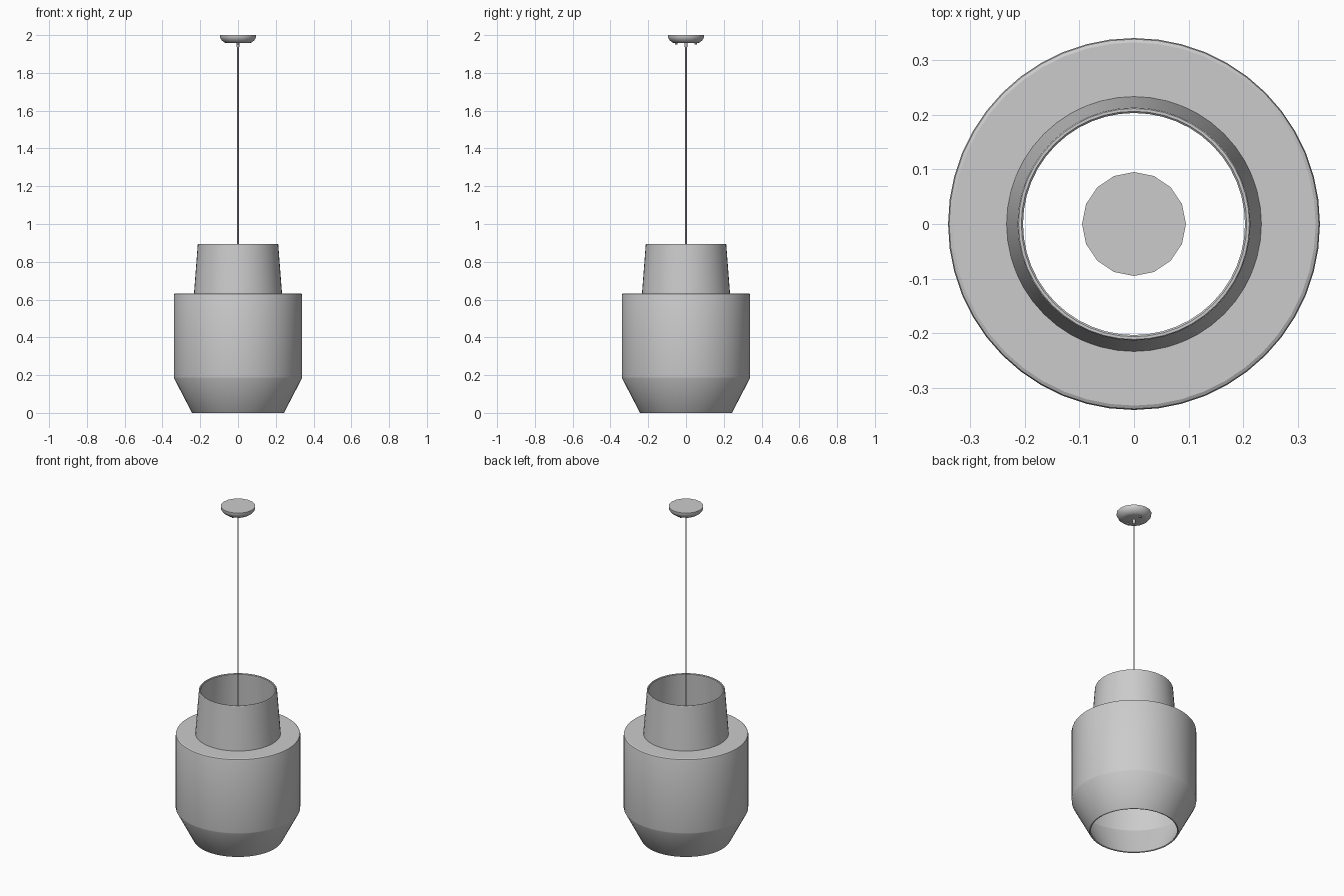
import bpy, math

if "Cube" in bpy.data.objects:
    bpy.data.objects.remove(bpy.data.objects["Cube"])


def lathe(name, profile, sides, closed=False, loc=(0, 0, 0), angle=30):
    """Revolve an (r, z) profile about z; r = 0 becomes a pole."""
    verts, rings, faces = [], [], []
    for r, z in profile:
        start = len(verts)
        n = 1 if r == 0 else sides
        for i in range(n):
            a = 2 * math.pi * i / sides
            verts.append((r * math.cos(a), r * math.sin(a), z))
        rings.append([start + i % n for i in range(sides)])
    pairs = list(zip(rings, rings[1:]))
    if closed:
        pairs.append((rings[-1], rings[0]))
    for a, b in pairs:
        for i in range(sides):
            j = (i + 1) % sides
            faces.append(list(dict.fromkeys((a[i], a[j], b[j], b[i]))))
    mesh = bpy.data.meshes.new(name)
    mesh.from_pydata(verts, [], faces)
    mesh.update()
    ob = bpy.data.objects.new(name, mesh)
    bpy.context.collection.objects.link(ob)
    ob.location = loc
    bpy.ops.object.select_all(action='DESELECT')
    ob.select_set(True)
    bpy.context.view_layer.objects.active = ob
    bpy.ops.object.shade_smooth_by_angle(angle=math.radians(angle))
    return ob


# Hollow shade: tapered foot, cylinder body, flat shoulder, conical neck
lathe("shade", [
    (0.235, 0.002), (0.238, 0), (0.242, 0), (0.245, 0.003),
    (0.339, 0.184), (0.340, 0.190),
    (0.340, 0.624), (0.338, 0.630), (0.332, 0.633),
    (0.233, 0.633),
    (0.213, 0.892), (0.211, 0.895), (0.206, 0.895), (0.203, 0.892),
    (0.222, 0.623),
    (0.330, 0.623), (0.330, 0.192),
], 48, closed=True, angle=25)

# Ceiling canopy with rounded underside
lathe("canopy", [
    (0, 1.957), (0.060, 1.957), (0.072, 1.961), (0.084, 1.970),
    (0.092, 1.981), (0.095, 1.990), (0.095, 2.0), (0, 2.0),
], 16, angle=40)

# Cord grip and two fixing screws under the canopy
lathe("cord_grip", [(0, 1.935), (0.006, 1.935), (0.009, 1.942),
                    (0.009, 1.960), (0, 1.960)], 12)
for side in (-1, 1):
    lathe("canopy_screw", [(0, -0.007), (0.005, -0.007), (0.007, -0.004),
                           (0.007, 0.004), (0, 0.004)],
          10, loc=(0, side * 0.052, 1.956))

# Cord down into the shade
lathe("cord", [(0, 0.56), (0.004, 0.56), (0.004, 1.945), (0, 1.945)], 8, angle=60)

# Lamp holder and bulb hidden inside the shade
lathe("lamp_holder", [(0, 0.48), (0.026, 0.48), (0.026, 0.555),
                      (0.012, 0.575), (0, 0.575)], 16)
lathe("bulb", [(0, 0.35)] + [
    (0.052 * math.sin(math.radians(a)), 0.402 - 0.052 * math.cos(math.radians(a)))
    for a in (20, 40, 60, 80, 100, 120, 140)] + [(0.022, 0.485), (0, 0.485)], 16, angle=50)
